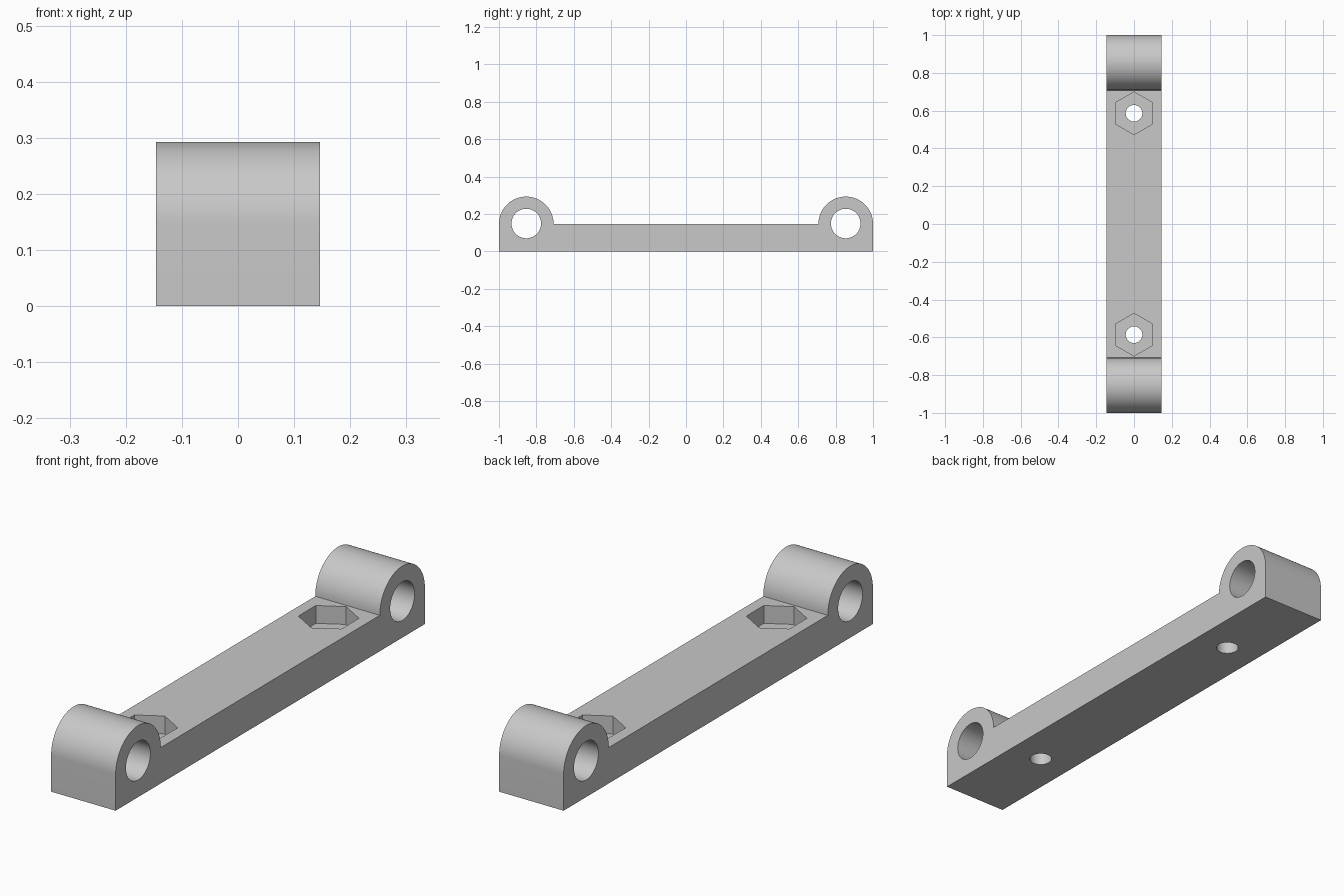
import bpy, bmesh, math
from mathutils import Matrix

if "Cube" in bpy.data.objects:
    bpy.data.objects.remove(bpy.data.objects["Cube"], do_unlink=True)

HALF_W = 0.146      # half width, also the boss radius
BOSS_Y = 1 - HALF_W
BAR_Z = 0.147       # bar top and boss axis height
BOLT_Y = 0.586
POCKET_DEPTH = 0.073

grey = bpy.data.materials.new("plain grey")
grey.use_nodes = True
colour = (0.58, 0.58, 0.58, 1)
grey.diffuse_color = colour
grey.node_tree.nodes["Principled BSDF"].inputs["Base Color"].default_value = colour


def finish(bm, name):
    bmesh.ops.recalc_face_normals(bm, faces=bm.faces)
    mesh = bpy.data.meshes.new(name)
    bm.to_mesh(mesh)
    bm.free()
    mesh.materials.append(grey)
    obj = bpy.data.objects.new(name, mesh)
    bpy.context.collection.objects.link(obj)
    return obj


def prism(name, sides, radius, depth, place):
    bm = bmesh.new()
    bmesh.ops.create_cone(bm, cap_ends=True, segments=sides, radius1=radius,
                          radius2=radius, depth=depth, matrix=place)
    return finish(bm, name)


# Side profile: flat bar with a rounded boss at each end
def boss_arc(y):
    steps = 40
    return [(y + HALF_W * math.cos(math.pi * i / steps),
             BAR_Z + HALF_W * math.sin(math.pi * i / steps)) for i in range(steps + 1)]


profile = [(-1, 0), (1, 0)] + boss_arc(BOSS_Y) + boss_arc(-BOSS_Y)
bm = bmesh.new()
side = bm.faces.new([bm.verts.new((-HALF_W, y, z)) for y, z in profile])
swept = bmesh.ops.extrude_face_region(bm, geom=[side])["geom"]
bmesh.ops.translate(bm, vec=(2 * HALF_W, 0, 0),
                    verts=[v for v in swept if isinstance(v, bmesh.types.BMVert)])
link = finish(bm, "mounting_link")

# Pin bores, bolt holes and hexagonal nut pockets at both ends
cutters = []
for s in (-1, 1):
    cutters.append(prism("pin_bore_cutter", 64, 0.079, 1,
                         Matrix.Translation((0, s * BOSS_Y, 0.149))
                         @ Matrix.Rotation(math.pi / 2, 4, "Y")))
    cutters.append(prism("bolt_hole_cutter", 48, 0.044, 1,
                         Matrix.Translation((0, s * BOLT_Y, 0))))
    cutters.append(prism("nut_pocket_cutter", 6, 0.113, 0.2,
                         Matrix.Translation((0, s * BOLT_Y, BAR_Z - POCKET_DEPTH + 0.1))))

bpy.ops.object.select_all(action="DESELECT")
bpy.context.view_layer.objects.active = link
link.select_set(True)
for cutter in cutters:
    cut = link.modifiers.new("cut", "BOOLEAN")
    cut.operation = "DIFFERENCE"
    cut.solver = "EXACT"
    cut.object = cutter
    bpy.ops.object.modifier_apply(modifier=cut.name)
    bpy.data.objects.remove(cutter, do_unlink=True)

bpy.ops.object.shade_smooth_by_angle(angle=math.radians(30))
